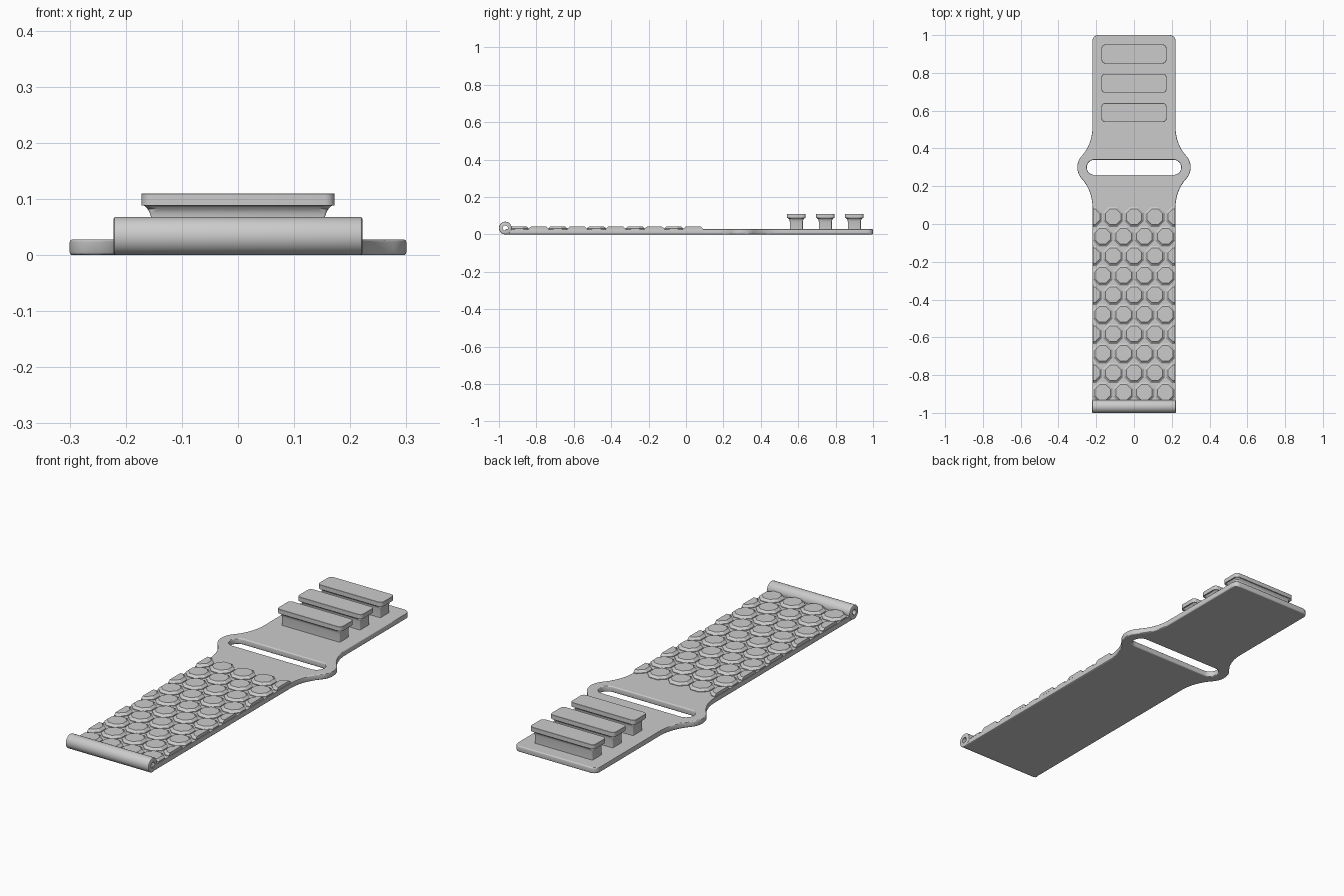
import bpy
import bmesh
from math import sin, cos, pi, atan2, sqrt
from mathutils import Matrix

cube = bpy.data.objects.get("Cube")
if cube:
    bpy.data.objects.remove(cube)

HALF, THICK = 0.22, 0.028

grey = bpy.data.materials.new("soft_grey")
grey.use_nodes = True
colour = (0.6, 0.6, 0.6, 1)
grey.diffuse_color = colour
grey.node_tree.nodes["Principled BSDF"].inputs["Base Color"].default_value = colour


def select(obj):
    bpy.ops.object.select_all(action='DESELECT')
    obj.select_set(True)
    bpy.context.view_layer.objects.active = obj


def finish(name, bm, smooth=True):
    bmesh.ops.recalc_face_normals(bm, faces=bm.faces)
    mesh = bpy.data.meshes.new(name)
    bm.to_mesh(mesh)
    bm.free()
    mesh.materials.append(grey)
    obj = bpy.data.objects.new(name, mesh)
    bpy.context.collection.objects.link(obj)
    if smooth:
        select(obj)
        bpy.ops.object.shade_smooth_by_angle(angle=pi / 6)
    return obj


def arc(cx, cy, r, a0, a1, n):
    return [(cx + r * cos(a0 + (a1 - a0) * i / n), cy + r * sin(a0 + (a1 - a0) * i / n))
            for i in range(n + 1)]


def rounded_rect(hx, hy, r, n=5):
    pts = []
    for k, (sx, sy) in enumerate([(1, 1), (-1, 1), (-1, -1), (1, -1)]):
        pts += arc(sx * (hx - r), sy * (hy - r), r, k * pi / 2, (k + 1) * pi / 2, n)
    return pts


def loft(bm, rings):
    """Join equal-length rings of 3D points into a capped solid."""
    loops = [[bm.verts.new(p) for p in ring] for ring in rings]
    for a, b in zip(loops, loops[1:]):
        for i in range(len(a)):
            j = (i + 1) % len(a)
            bm.faces.new((a[i], a[j], b[j], b[i]))
    bm.faces.new(loops[0][::-1])
    bm.faces.new(loops[-1])


# Strap outline: straight sides swelling round the slot, rounded free end
SLOT_Y, REACH, BULGE, R = 0.3, 0.21, 0.08, 0.09
total = (BULGE ** 2 + REACH ** 2) / (2 * BULGE)
r_in = total - R
tilt = atan2(REACH, total - BULGE)
upper = arc(HALF + BULGE - R, 0, R, 0, tilt, 12)
upper += arc(HALF + r_in, REACH, r_in, pi + tilt, pi, 14)[1:]
side = [(x, SLOT_Y - y) for x, y in reversed(upper)]
side += [(x, SLOT_Y + y) for x, y in upper[1:]]
side = [(HALF, -0.966)] + side + arc(HALF - 0.03, 0.97, 0.03, 0, pi / 2, 6)
outline = side + [(-x, y) for x, y in reversed(side)]
slot = [(x, y + SLOT_Y) for x, y in rounded_rect(0.25, 0.04, 0.0399, 8)]

edge = 0.005
curve = bpy.data.curves.new("strap", 'CURVE')
curve.dimensions = '2D'
curve.fill_mode = 'BOTH'
curve.extrude = THICK / 2 - edge
curve.bevel_depth = edge
curve.bevel_resolution = 2
curve.offset = -edge
for pts in (outline, slot):
    spline = curve.splines.new('POLY')
    spline.points.add(len(pts) - 1)
    for p, (x, y) in zip(spline.points, pts):
        p.co = (x, y, 0, 1)
    spline.use_cyclic_u = True
curve.materials.append(grey)
strap = bpy.data.objects.new("strap", curve)
strap.location.z = THICK / 2
bpy.context.collection.objects.link(strap)
select(strap)
bpy.ops.object.convert(target='MESH')
bpy.ops.object.shade_smooth_by_angle(angle=pi / 6)

# Hinge tube: hollow barrel across the front end
bm = bmesh.new()
profile = [(0.014, -0.222), (0.030, -0.222), (0.033, -0.2205), (0.034, -0.217),
           (0.034, 0.217), (0.033, 0.2205), (0.030, 0.222), (0.014, 0.222)]
steps = 32
rings = [[bm.verts.new((x, -0.966 + r * cos(a), 0.034 + r * sin(a))) for r, x in profile]
         for a in (2 * pi * i / steps for i in range(steps))]
for i in range(steps):
    a, b = rings[i], rings[(i + 1) % steps]
    for k in range(len(profile)):
        m = (k + 1) % len(profile)
        bm.faces.new((a[k], a[m], b[m], b[k]))
finish("hinge_tube", bm)

# Grip studs: staggered bevelled octagons trimmed at the strap sides
bm = bmesh.new()
PITCH_X, PITCH_Y = 0.111, 0.1033
for row in range(10):
    odd = row % 2
    y0 = 0.038 - row * PITCH_Y
    for col in range(-2, 2 if odd else 3):
        x0 = (col + odd / 2) * PITCH_X
        rings = []
        for apothem, z in ((0.053, 0.02), (0.053, 0.031), (0.050, 0.033), (0.041, 0.041)):
            rad = apothem / cos(pi / 8)
            rings.append([(x0 + rad * cos((k + 0.5) * pi / 4),
                           y0 + rad * sin((k + 0.5) * pi / 4), z) for k in range(8)])
        loft(bm, rings)
for s in (-1, 1):
    cut = bmesh.ops.bisect_plane(bm, geom=bm.verts[:] + bm.edges[:] + bm.faces[:],
                                 plane_co=(s * (HALF - 0.002), 0, 0), plane_no=(s, 0, 0),
                                 clear_outer=True)
    rim = [e for e in cut["geom_cut"] if isinstance(e, bmesh.types.BMEdge)]
    bmesh.ops.holes_fill(bm, edges=rim, sides=0)
finish("grip_studs", bm, smooth=False)

# Fastening pegs: stem flaring into a rounded cap
levels = [(0.155, 0.035, 0.02), (0.155, 0.035, 0.068), (0.157, 0.036, 0.075),
          (0.161, 0.040, 0.082), (0.167, 0.046, 0.088), (0.172, 0.050, 0.0885),
          (0.172, 0.050, 0.109), (0.171, 0.049, 0.11)]
for name, y0 in (("inner_peg", 0.59), ("middle_peg", 0.745), ("outer_peg", 0.9)):
    bm = bmesh.new()
    loft(bm, [[(x, y + y0, z) for x, y in rounded_rect(hx, hy, 0.018 if z > 0.08 else 0.004)]
              for hx, hy, z in levels])
    finish(name, bm)
